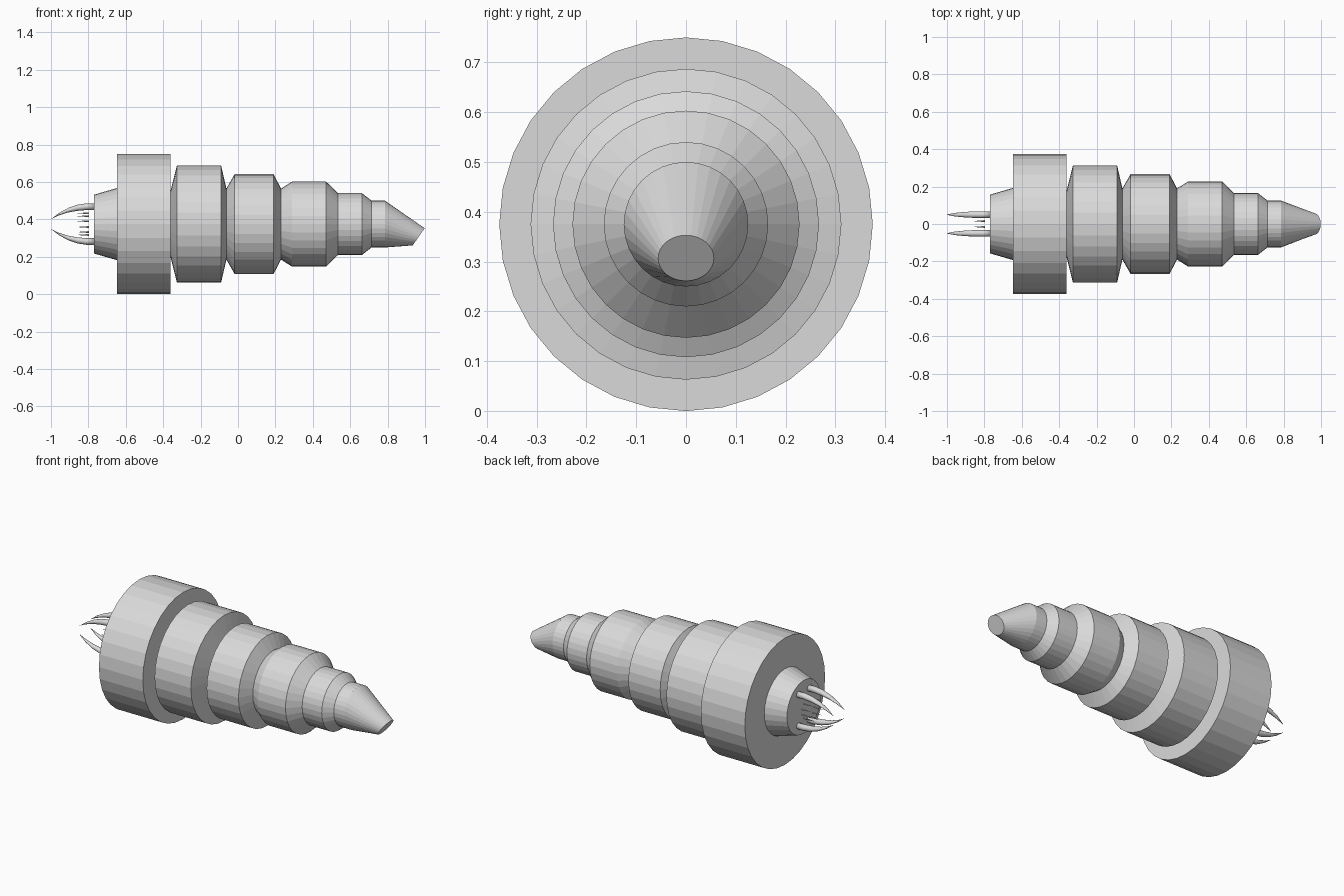
import bpy, bmesh, math
from mathutils import Vector

cube = bpy.data.objects.get("Cube")
if cube:
    bpy.data.objects.remove(cube, do_unlink=True)

AXIS_Z = 0.375

grey = bpy.data.materials.new("plain grey")
grey.use_nodes = True
COLOUR = (0.7, 0.7, 0.7, 1)
grey.diffuse_color = COLOUR
grey.node_tree.nodes["Principled BSDF"].inputs["Base Color"].default_value = COLOUR


def loft(bm, rings, sides):
    """Skin a capped tube through rings of (x, y, z offset, radius, tilt)."""
    loops = []
    for x, y, z, radius, tilt in rings:
        up = Vector((math.sin(tilt), 0, math.cos(tilt)))
        side = Vector((0, 1, 0))
        centre = Vector((x, y, AXIS_Z + z))
        angles = [math.tau * i / sides for i in range(sides)]
        loops.append([bm.verts.new(centre + radius * (math.cos(a) * side + math.sin(a) * up))
                      for a in angles])
    for a, b in zip(loops, loops[1:]):
        for i in range(sides):
            j = (i + 1) % sides
            bm.faces.new((a[i], a[j], b[j], b[i]))
    bm.faces.new(loops[0])
    bm.faces.new(loops[-1])


def finish(name, bm, smooth=False):
    bmesh.ops.recalc_face_normals(bm, faces=bm.faces)
    mesh = bpy.data.meshes.new(name)
    for face in bm.faces:
        face.smooth = smooth
    bm.to_mesh(mesh)
    bm.free()
    mesh.materials.append(grey)
    obj = bpy.data.objects.new(name, mesh)
    bpy.context.collection.objects.link(obj)


# Round body sections along x, each a list of (x, radius)
sections = {
    "rear_collar": [(-0.77, 0.157), (-0.647, 0.193)],
    "large_drum": [(-0.647, 0.375), (-0.36, 0.375)],
    "second_drum": [(-0.36, 0.18), (-0.327, 0.312), (-0.09, 0.312), (-0.062, 0.19)],
    "third_drum": [(-0.062, 0.19), (-0.018, 0.267), (0.19, 0.267), (0.23, 0.19)],
    "fourth_drum": [(0.23, 0.19), (0.29, 0.228), (0.47, 0.228), (0.535, 0.165)],
    "neck": [(0.535, 0.165), (0.663, 0.165), (0.714, 0.125)],
}
for name, profile in sections.items():
    bm = bmesh.new()
    loft(bm, [(x, 0, 0, r, 0) for x, r in profile], 32)
    finish(name, bm)

# Drooping nose with a slanted end
bm = bmesh.new()
loft(bm, [(0.714, 0, 0, 0.125, 0), (0.786, 0, 0, 0.125, 0),
          (0.966, 0, -0.068, 0.056, math.radians(35))], 32)
finish("nose", bm)

# Four curved claws at the rear
claw = [(-0.77, 0.093, 0.018), (-0.81, 0.093, 0.018), (-0.86, 0.087, 0.017),
        (-0.91, 0.074, 0.014), (-0.96, 0.052, 0.009), (-1.0, 0.026, 0.001)]
for y_name, sy in (("left", 1), ("right", -1)):
    for z_name, sz in (("upper", 1), ("lower", -1)):
        bm = bmesh.new()
        loft(bm, [(x, sy * 0.05, sz * z, r, sz * 0.55 * (-0.77 - x) / 0.23)
                  for x, z, r in claw], 12)
        finish(f"{z_name}_{y_name}_claw", bm, smooth=True)

# Ring of fine teeth between the claws
bm = bmesh.new()
for i in range(12):
    a = math.tau * (i + 0.5) / 12
    y, z = 0.06 * math.cos(a), 0.06 * math.sin(a)
    loft(bm, [(-0.797, y, z, 0.005, 0), (-0.858, y, z, 0.0005, 0)], 8)
finish("teeth", bm, smooth=False)
